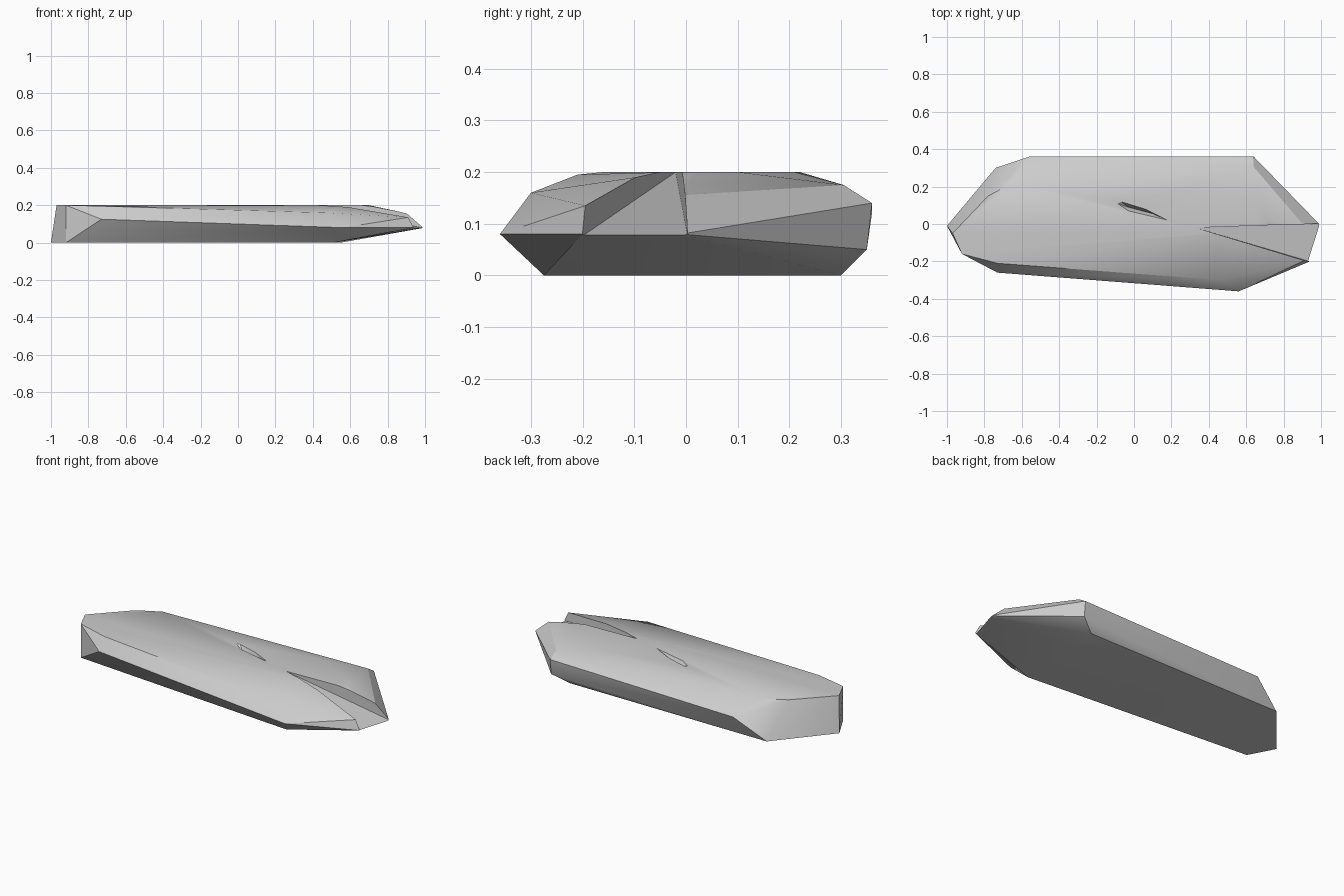
import bpy, bmesh, math
from mathutils import Vector

cube = bpy.data.objects.get("Cube")
if cube:
    bpy.data.objects.remove(cube, do_unlink=True)

stone = bpy.data.materials.new("grey_stone")
stone.use_nodes = True
grey = (0.6, 0.6, 0.6, 1)
stone.diffuse_color = grey
stone.node_tree.nodes["Principled BSDF"].inputs["Base Color"].default_value = grey
stone.node_tree.nodes["Principled BSDF"].inputs["Roughness"].default_value = 0.9


def hull(name, points):
    """Closed faceted solid around a few corner points."""
    bm = bmesh.new()
    for p in points:
        bm.verts.new(p)
    res = bmesh.ops.convex_hull(bm, input=bm.verts)
    junk = {g for g in res["geom_interior"] + res["geom_unused"]
            if isinstance(g, bmesh.types.BMVert)}
    bmesh.ops.delete(bm, geom=list(junk), context='VERTS')
    bmesh.ops.dissolve_limit(bm, angle_limit=math.radians(0.5),
                             verts=bm.verts, edges=bm.edges)
    bmesh.ops.recalc_face_normals(bm, faces=bm.faces)
    mesh = bpy.data.meshes.new(name)
    bm.to_mesh(mesh)
    bm.free()
    mesh.materials.append(stone)
    obj = bpy.data.objects.new(name, mesh)
    bpy.context.collection.objects.link(obj)
    return obj


def level(z, *points):
    return [Vector((x, y, z)) for x, y in points]


# Corners of the slab, by height
base = level(0, (-1, -.01), (-.92, -.16), (.51, -.275), (.55, .3), (-.74, .3))
plateau = level(.2, (-.97, -.05), (-.92, -.16), (.33, -.02), (.63, -.03),
                (.70, .02), (.65, .1), (.4, .21), (-.65, .22), (-.78, .15))
tip = level(.08, (1, -.01), (.94, -.2))
front = [Vector(p) for p in ((-.73, -.26, .125), (-.73, -.21, .195),
                             (.46, -.3, .16), (.56, -.36, .08))]
back = [Vector(p) for p in ((.64, .35, .05), (.64, .36, .14),
                            (.64, .305, .175), (-.56, .36, .12))]
shoulder = [Vector((.91, -.01, .155)), Vector((.91, -.195, .135))]
rock = hull("rock_slab", base + plateau + tip + front + back + shoulder)

# Chipped notch at the tip
root = Vector((.65, -.11, .165))
floor = [root + (p - root) * 1.15 for p in tip]
rim = plateau[2:4] + shoulder
lifted = [p + Vector((0, 0, .15)) for p in rim]
notch = hull("notch_cutter", [root] + floor + rim + lifted)

# Small crack in the top
outline = ((-.09, .11), (-.07, .12), (.06, .08), (.18, .02), (.08, .045), (-.03, .07))
crack = hull("crack_cutter", level(.201, *outline) + level(.17, (-.03, .09), (.1, .055)))

for cutter in (notch, crack):
    cutter.hide_render = True
    mod = rock.modifiers.new(cutter.name, 'BOOLEAN')
    mod.operation = 'DIFFERENCE'
    mod.solver = 'EXACT'
    mod.object = cutter
    bpy.ops.object.select_all(action='DESELECT')
    rock.select_set(True)
    bpy.context.view_layer.objects.active = rock
    bpy.ops.object.modifier_apply(modifier=mod.name)
    bpy.data.objects.remove(cutter, do_unlink=True)

bpy.ops.object.shade_smooth_by_angle(angle=math.radians(30))
